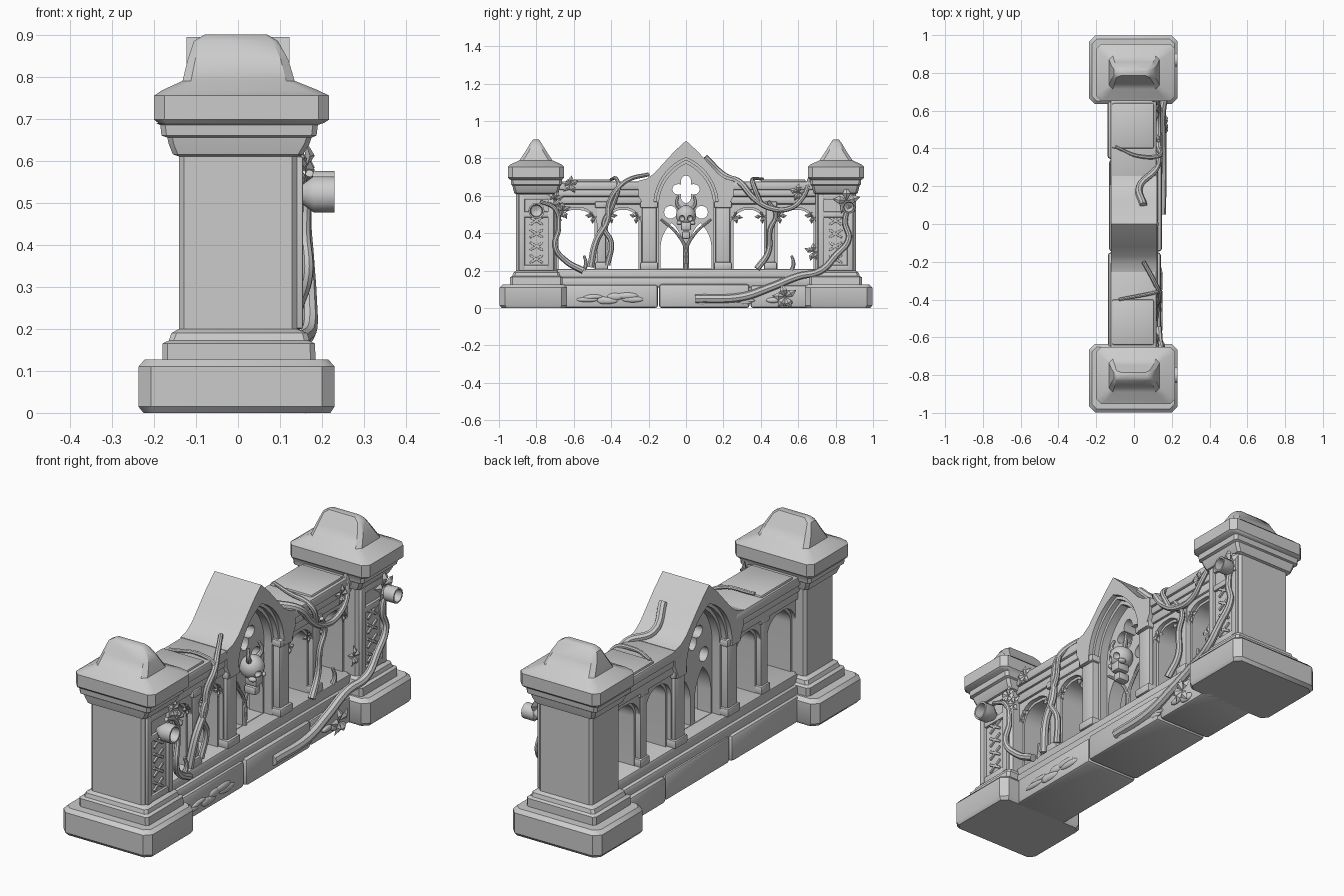
import bpy, bmesh, math, random
from mathutils import Matrix, Vector

if "Cube" in bpy.data.objects:
    bpy.data.objects.remove(bpy.data.objects["Cube"])

random.seed(4)
# maps a flat (y, z) drawing to the wall plane, thickness along x
WALL = Matrix(((0, 0, 1, 0), (1, 0, 0, 0), (0, 1, 0, 0), (0, 0, 0, 1)))


def add(name, bm):
    bmesh.ops.recalc_face_normals(bm, faces=bm.faces)
    me = bpy.data.meshes.new(name)
    bm.to_mesh(me)
    bm.free()
    ob = bpy.data.objects.new(name, me)
    bpy.context.collection.objects.link(ob)
    return ob


def box(name, x0, x1, y0, y1, z0, z1, bevel=0.008, turn=0):
    bm = bmesh.new()
    bmesh.ops.create_cube(bm, size=1)
    bmesh.ops.scale(bm, vec=(x1 - x0, abs(y1 - y0), z1 - z0), verts=bm.verts)
    if bevel:
        bmesh.ops.bevel(bm, geom=bm.edges[:], offset=bevel, segments=2, profile=0.5, affect='EDGES')
    ob = add(name, bm)
    ob.location = ((x0 + x1) / 2, (y0 + y1) / 2, (z0 + z1) / 2)
    ob.rotation_euler.x = turn
    return ob


def loft(name, rings, s):
    """Stack of chamfered rectangles (z, x0, x1, y0, y1, chamfer); s mirrors y."""
    bm = bmesh.new()
    prev = None
    for z, x0, x1, a, b, c in rings:
        pts = [(x0 + c, a), (x1 - c, a), (x1, a + c), (x1, b - c),
               (x1 - c, b), (x0 + c, b), (x0, b - c), (x0, a + c)]
        ring = [bm.verts.new((x, s * y, z)) for x, y in pts]
        if prev:
            for i in range(8):
                j = (i + 1) % 8
                bm.faces.new((prev[i], prev[j], ring[j], ring[i]))
        else:
            bm.faces.new(ring)
        prev = ring
    bm.faces.new(prev)
    return add(name, bm)


def from_curve(name, cu):
    tmp = bpy.data.objects.new(name, cu)
    bpy.context.collection.objects.link(tmp)
    me = bpy.data.meshes.new_from_object(tmp.evaluated_get(bpy.context.evaluated_depsgraph_get()))
    bpy.data.objects.remove(tmp)
    bm = bmesh.new()
    bm.from_mesh(me)
    bmesh.ops.remove_doubles(bm, verts=bm.verts, dist=0.0002)
    return add(name, bm)


def panel(name, half, loops, s=1, x=0):
    """Flat wall piece: first loop is the outline, the others are openings."""
    cu = bpy.data.curves.new(name, 'CURVE')
    cu.dimensions, cu.fill_mode, cu.extrude = '2D', 'BOTH', half
    for loop in loops:
        sp = cu.splines.new('POLY')
        sp.points.add(len(loop) - 1)
        for p, (y, z) in zip(sp.points, loop):
            p.co = (s * y, z, 0, 1)
        sp.use_cyclic_u = True
    ob = from_curve(name, cu)
    ob.matrix_world = Matrix.Translation((x, 0, 0)) @ WALL
    return ob


def arch(c, w, z0, spring, top, n=10):
    h = top - spring
    r = (w * w + h * h) / (2 * w)
    end = math.asin(min(1, h / r))
    right = [(w - r + r * math.cos(end * i / n), spring + r * math.sin(end * i / n)) for i in range(n + 1)]
    return ([(c + w, z0)] + [(c + y, z) for y, z in right]
            + [(c - y, z) for y, z in right[-2::-1]] + [(c - w, z0)])


def polar(cy, cz, f, n=32):
    return [(cy + f(t) * math.cos(t), cz + f(t) * math.sin(t)) for t in (2 * math.pi * i / n for i in range(n))]


def vine(name, pts, r=0.015):
    cu = bpy.data.curves.new(name, 'CURVE')
    cu.dimensions, cu.bevel_depth, cu.bevel_resolution, cu.resolution_u = '3D', r, 2, 6
    cu.use_fill_caps = True
    sp = cu.splines.new('BEZIER')
    sp.bezier_points.add(len(pts) - 1)
    for i, (p, co) in enumerate(zip(sp.bezier_points, pts)):
        p.co = co
        p.handle_left_type = p.handle_right_type = 'AUTO'
        p.radius = 1.1 - 0.5 * i / (len(pts) - 1)
    return from_curve(name, cu)


def ball(name, loc, scale):
    bm = bmesh.new()
    bmesh.ops.create_icosphere(bm, subdivisions=3, radius=1)
    bmesh.ops.scale(bm, vec=scale, verts=bm.verts)
    bmesh.ops.translate(bm, vec=loc, verts=bm.verts)
    return add(name, bm)


def leaf_cluster(name, loc, size, count=5):
    bm = bmesh.new()
    for k in range(count):
        rot = Matrix.Rotation(2 * math.pi * k / count + random.uniform(-.3, .3), 4, 'X')
        pts = [(0, 0, 0), (.15, .3, .5), (.15, -.3, .5), (.0, 0, 1), (.3, 0, .5), (.05, 0, .4)]
        vs = [bm.verts.new(rot @ Vector(p) * size + Vector(loc)) for p in pts]
        bmesh.ops.convex_hull(bm, input=vs)
    return add(name, bm)


# End pillars
for s in (-1, 1):
    loft("pillar_plinth", [(0, -.225, .22, .645, .985, .025), (.015, -.237, .23, .635, .997, .03),
                           (.11, -.237, .23, .635, .997, .03), (.127, -.222, .215, .65, .98, .025)], s)
    loft("pillar_shaft", [(.12, -.18, .185, .66, .94, .012), (.165, -.18, .183, .66, .94, .012),
                          (.172, -.165, .17, .672, .928, .012), (.19, -.158, .165, .677, .923, .012),
                          (.2, -.14, .14, .692, .908, .012), (.61, -.14, .14, .692, .908, .012),
                          (.615, -.155, .155, .682, .918, .012), (.64, -.165, .17, .675, .925, .012),
                          (.655, -.168, .175, .672, .928, .012), (.66, -.182, .187, .665, .935, .012),
                          (.685, -.185, .19, .663, .937, .012), (.69, -.195, .205, .66, .945, .015)], s)
    loft("pillar_cap", [(.69, -.19, .205, .66, .945, .02), (.698, -.2, .217, .652, .952, .025),
                        (.755, -.2, .217, .652, .952, .025), (.768, -.18, .19, .665, .938, .03),
                        (.79, -.132, .135, .715, .89, .02), (.84, -.12, .12, .747, .857, .018),
                        (.885, -.105, .095, .775, .83, .012), (.9, -.08, .07, .785, .818, .008)], s)
    # framed lattice on the decorated face
    for y in (.722, .878):
        box("lattice_frame_side", .13, .155, s * y - .016, s * y + .016, .2, .61, .005)
    for z in (.215, .50, .595):
        box("lattice_frame_bar", .13, .152, s * .8 - .07, s * .8 + .07, z - .015, z + .015, .005)
    for i in range(4):
        for t in (-1, 1):
            box("lattice_bar", .13, .148, s * .8 - .006, s * .8 + .006,
                .222 + i * .068, .302 + i * .068, .003, t * 1.02)

# Base course of separate blocks with stepped sill
for i, (a, b, d) in enumerate([(-.68, -.15, 0), (-.145, .34, .006), (.345, .68, -.003)]):
    box("base_block", -.138 + d, .142 + d, a, b, 0, .125 + d / 2, .016)
box("base_moulding", -.122, .128, -.68, .68, .11, .165, .012)
box("sill", -.105, .112, -.69, .69, .15, .21, .01)

# Arcaded side walls, top rails and posts
for s in (-1, 1):
    for half, grow in ((.07, 0), (.09, .012)):
        panel("arcade_wall", half, [[(.16, .2), (.71, .2), (.71, .6), (.16, .6)],
                                    arch(.335, .082 + grow, .208, .45, .525 + grow),
                                    arch(.585, .097 + grow, .208, .44, .525 + grow)], s)
    a, b = sorted((s * .2, s * .7))
    box("rail_lower", -.104, .1, a, b, .555, .605, .01)
    box("rail_middle", -.113, .11, a, b, .595, .635, .01)
    box("rail_top", -.125, .12, a, b, .63, .678, .012)
    a, b = sorted((s * .4, s * .64))
    box("rail_coping", -.115, .105, a, b, .67, .688, .008)
    for y, w, d in ((.452, .025, .096), (.197, .038, .108)):
        y *= s
        box("post", -d, d, y - w, y + w, .2, .57, .008)
        box("post_foot", -d - .008, d + .012, y - w - .01, y + w + .01, .205, .245, .008)
        box("post_capital", -d - .006, d + .012, y - w - .01, y + w + .01, .535, .57, .008)
    # worn carving at the arch shoulders
    for y in (.265, .405, .5, .672):
        leaf_cluster("arch_carving", (.08, s * y, .49), .04, 4)

# Central gable with stepped pointed arch
gable = [(0, .895), (.06, .84), (.12, .775), (.17, .72), (.21, .692), (.255, .68), (.255, .6), (.235, .56)]
gable = gable + [(.235, .54), (-.235, .54)] + [(-y, z) for y, z in gable[:0:-1]]
cut = arch(0, .172, .54, .55, .805)[1:-1]
hood = gable[:9] + [(.172, .54)] + cut + [(-.172, .54)] + gable[9:]
panel("gable_hood", .122, [hood])
for half, w, top in ((.1, .16, .79), (.075, .146, .772)):
    outer = arch(0, .185, .2, .55, .82)
    inner = arch(0, w, .2, .545, top)
    panel("arch_moulding", half, [outer + inner[::-1]])

# Pierced tracery
panel("tracery", .035, [arch(0, .15, .2, .545, .78),
                        polar(0, .635, lambda t: .036 + .038 * abs(math.cos(2 * t))),
                        polar(.083, .512, lambda t: .034, 20), polar(-.083, .512, lambda t: .034, 20),
                        arch(.076, .06, .212, .32, .455), arch(-.076, .06, .212, .32, .455)])
for s in (-1, 1):
    vine("tracery_rib", [(.035, 0, .21), (.035, 0, .31), (.035, s * .05, .4), (.035, s * .135, .475)], .01)

# Horned skull
skull = ball("skull", (.075, 0, .495), (.055, .054, .055))
cutters = [ball("socket", (.125, s * .022, .48), (.025, .015, .016)) for s in (-1, 1)]
for c in cutters:
    m = skull.modifiers.new("socket", 'BOOLEAN')
    m.object, m.operation, m.solver = c, 'DIFFERENCE', 'EXACT'
    bpy.context.view_layer.objects.active = skull
    bpy.ops.object.modifier_apply(modifier=m.name)
    bpy.data.objects.remove(c)
box("skull_upper_jaw", .05, .115, -.027, .027, .415, .462, .01)
box("skull_lower_jaw", .045, .105, -.022, .022, .37, .41, .01)
for s in (-1, 1):
    ball("cheekbone", (.1, s * .036, .455), (.02, .014, .012))
    vine("horn", [(.08, s * .03, .53), (.09, s * .05, .56), (.08, s * .042, .6)], .012)

# Climbing vines
vine("vine_left", [(.1, -.51, .22), (.115, -.48, .36), (.12, -.42, .47), (.125, -.41, .56), (.135, -.37, .635),
                   (.11, -.31, .685), (.05, -.2, .715)], .018)
vine("vine_left_twin", [(.1, -.42, .23), (.115, -.4, .35), (.12, -.44, .44), (.125, -.39, .55), (.13, -.36, .65),
                        (.08, -.37, .688), (-.08, -.4, .688)], .014)
vine("vine_right", [(.05, .1, .805), (.03, .2, .71), (.115, .29, .67), (.13, .36, .59), (.13, .45, .535),
                    (.13, .56, .535), (.13, .63, .6), (.1, .66, .69)], .018)
vine("vine_rail", [(.13, .4, .56), (.13, .36, .66), (.02, .36, .69), (-.1, .41, .69)], .013)
vine("vine_arcade", [(.12, .38, .21), (.11, .44, .3), (.115, .45, .42), (.12, .48, .5), (.13, .44, .57)], .016)
vine("vine_floor", [(.145, .05, .05), (.15, .3, .06), (.15, .45, .11), (.15, .6, .17), (.17, .72, .2), (.17, .8, .28),
                    (.165, .87, .37), (.16, .85, .46), (.165, .87, .55)], .022)
vine("vine_left_pillar", [(.13, -.55, .2), (.14, -.64, .25), (.165, -.7, .33), (.16, -.68, .43), (.165, -.7, .53),
                          (.17, -.78, .57)], .016)
for y in (-.545, .565):
    vine("sprout", [(.1, y, .2), (.105, y + .01, .24), (.1, y, .28)], .012)

# Open blooms and leaves
for y, z, r in ((-.8, .52, .043), (.87, .54, .036)):
    bm = bmesh.new()
    prev = None
    for x, k in ((.14, .3), (.165, .75), (.18, 1), (.23, 1), (.23, .8), (.185, .7), (.17, .1)):
        ring = [bm.verts.new((x, y + r * k * math.cos(a), z + r * k * math.sin(a)))
                for a in (math.pi * i / 6 for i in range(12))]
        if prev:
            for i in range(12):
                bm.faces.new((prev[i], prev[i - 1], ring[i - 1], ring[i]))
        prev = ring
    bm.faces.new(prev)
    add("bloom", bm)
for loc, size in (((.16, .53, .06), .07), ((.16, .86, .575), .075), ((.15, -.66, .52), .05), ((.15, -.7, .58), .05),
                  ((.13, .68, .3), .05), ((.12, -.62, .66), .05), ((.12, .6, .62), .05)):
    leaf_cluster("leaves", loc, size)

# Loose litter along the foot of the decorated side
for i in range(16):
    y = random.uniform(.08, .55) if i % 2 else random.uniform(-.58, -.2)
    ball("litter", (.14, y, random.uniform(.03, .07)), (.012, random.uniform(.03, .06), random.uniform(.01, .02)))

bpy.ops.object.select_all(action='SELECT')
bpy.context.view_layer.objects.active = skull
bpy.ops.object.shade_smooth_by_angle(angle=math.radians(35))
